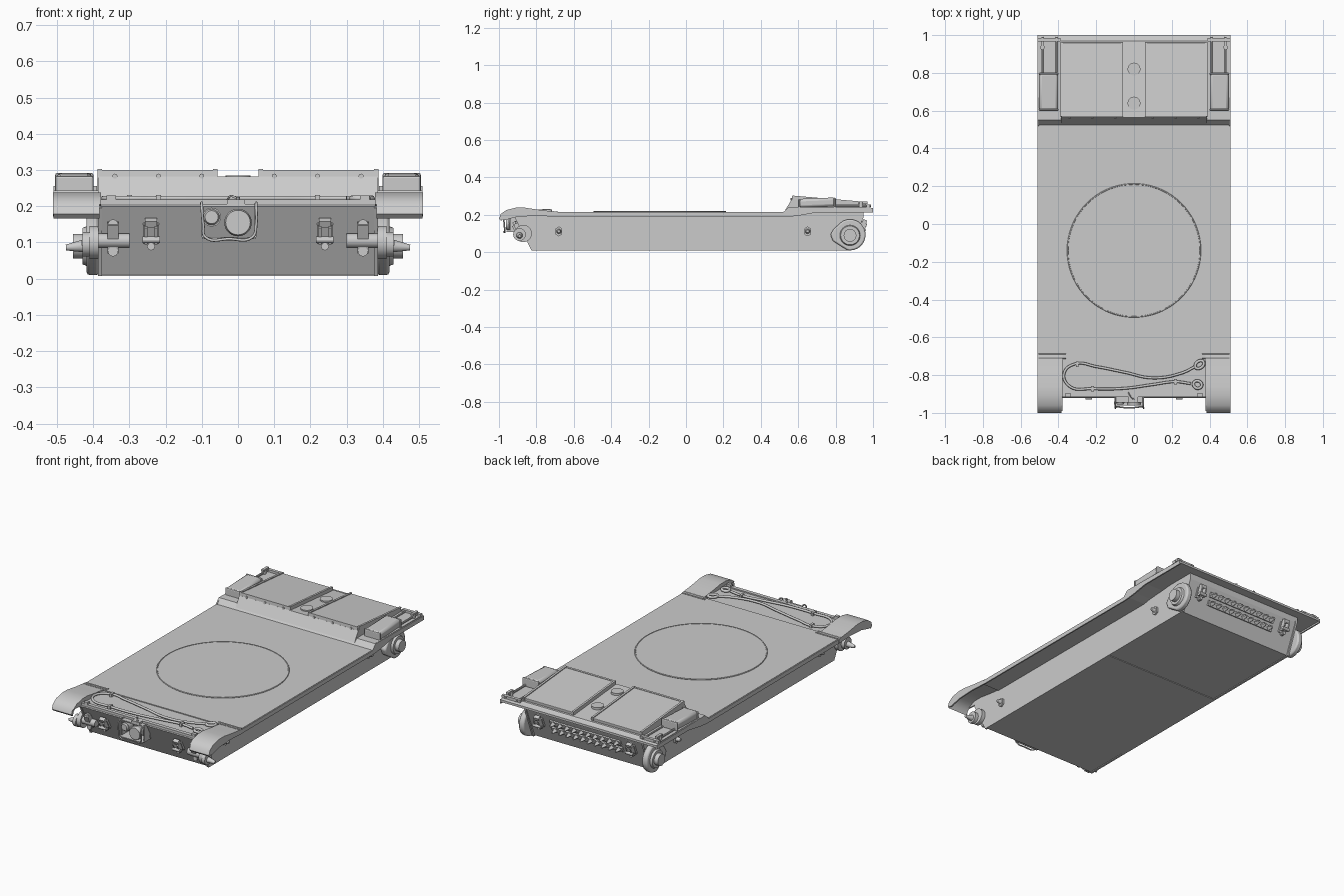
import bpy, bmesh, math
from mathutils import Matrix, Vector

if "Cube" in bpy.data.objects:
    bpy.data.objects.remove(bpy.data.objects["Cube"])


def finish(bm, name, mirror=False, bevel=0.0, smooth=False):
    bmesh.ops.recalc_face_normals(bm, faces=bm.faces)
    me = bpy.data.meshes.new(name)
    bm.to_mesh(me)
    bm.free()
    ob = bpy.data.objects.new(name, me)
    bpy.context.collection.objects.link(ob)
    if bevel:
        m = ob.modifiers.new("Bevel", 'BEVEL')
        m.width, m.segments = bevel, 2
    if mirror:
        ob.modifiers.new("Mirror", 'MIRROR')
    if smooth:
        bpy.context.view_layer.objects.active = ob
        ob.select_set(True)
        bpy.ops.object.shade_smooth_by_angle(angle=math.radians(35))
        ob.select_set(False)
    return ob


def add_profile(bm, pts, x0, x1):
    """Extrude a (y, z) outline from x0 to x1."""
    f = bm.faces.new([bm.verts.new((x0, y, z)) for y, z in pts])
    r = bmesh.ops.extrude_face_region(bm, geom=[f])
    vs = [v for v in r['geom'] if isinstance(v, bmesh.types.BMVert)]
    bmesh.ops.translate(bm, verts=vs, vec=(x1 - x0, 0, 0))


def profile(name, pts, x0, x1, **kw):
    bm = bmesh.new()
    add_profile(bm, pts, x0, x1)
    return finish(bm, name, **kw)


def add_box(bm, c, s, tilt=0.0):
    m = Matrix.Translation(c) @ Matrix.Rotation(tilt, 4, 'X') @ Matrix.Diagonal((*s, 1))
    bmesh.ops.create_cube(bm, size=1, matrix=m)


def add_cyl(bm, a, b, r1, r2=None, n=24):
    a, b = Vector(a), Vector(b)
    d = b - a
    m = Matrix.Translation((a + b) / 2) @ d.to_track_quat('Z', 'Y').to_matrix().to_4x4()
    bmesh.ops.create_cone(bm, cap_ends=True, segments=n, radius1=r1,
                          radius2=r1 if r2 is None else r2, depth=d.length, matrix=m)


def tube(name, pts, r, mirror=False, cyclic=False):
    cu = bpy.data.curves.new(name, 'CURVE')
    cu.dimensions = '3D'
    cu.bevel_depth, cu.bevel_resolution, cu.resolution_u = r, 2, 8
    sp = cu.splines.new('BEZIER')
    sp.bezier_points.add(len(pts) - 1)
    for p, co in zip(sp.bezier_points, pts):
        p.co = co
        p.handle_left_type = p.handle_right_type = 'AUTO'
    sp.use_cyclic_u = cyclic
    cu.use_fill_caps = True
    ob = bpy.data.objects.new(name, cu)
    bpy.context.collection.objects.link(ob)
    if mirror:
        ob.modifiers.new("Mirror", 'MIRROR')
    return ob


# Lower hull tub and belly seam plate
profile("hull_tub", [(-.82, .012), (-.92, .2), (-.905, .211), (.55, .211), (.95, .235),
                     (.945, .19), (.87, .012)], -.38, .38)
profile("belly_plate", [(-.55, .008), (-.55, .013), (.24, .013), (.24, .008)], -.38, .38)
profile("hull_side_plate", [(-.825, .008), (-.92, .195), (-.91, .205), (.55, .205), (.95, .235),
                            (.95, .19), (.88, .008)], .375, .387, mirror=True)

# Full-width deck with fender overhang and lip
profile("deck_plate", [(-.71, .202), (-.71, .216), (.53, .214), (.53, .2)], -.505, .505)
profile("fender_lip", [(-.7, .19), (-.7, .214), (.53, .212), (.53, .188)], .502, .51, mirror=True)

# Curved front mudguards
top = [(-1, .178), (-.99, .205), (-.96, .226), (-.91, .238), (-.86, .238), (-.78, .226), (-.69, .216)]
low = [(y + (.012 if y < -.95 else 0), z - .012) for y, z in reversed(top)]
profile("front_mudguard", top + low, .383, .51, mirror=True, smooth=True)
profile("mudguard_side", top + [(-.69, .19), (-.8, .195), (-.9, .19), (-.97, .172)],
        .503, .511, mirror=True)
profile("mudguard_inner_web", top[1:] + [(-.69, .2), (-.91, .2)], .378, .387, mirror=True)

# Hinge strips and front edge bar
bm = bmesh.new()
for y in (-.69, -.71):
    add_cyl(bm, (.36, y, .217), (.505, y, .217), .004, n=8)
finish(bm, "fender_hinge", mirror=True)
bm = bmesh.new()
add_box(bm, (0, -.905, .211), (.77, .022, .014))
add_box(bm, (.35, -.905, .22), (.025, .02, .02))
add_box(bm, (-.35, -.905, .22), (.025, .02, .02))
finish(bm, "front_edge_bar")

# Turret ring plate
bm = bmesh.new()
add_cyl(bm, (0, -.14, .212), (0, -.14, .219), .35, n=72)
finish(bm, "ring_plate", smooth=True)
bpy.ops.mesh.primitive_torus_add(location=(0, -.14, .217), major_radius=.351, minor_radius=.004,
                                 major_segments=72, minor_segments=6)
bpy.context.object.name = "ring_edge"

# Raised rear deck
profile("rear_deck_base", [(.52, .2), (.525, .214), (.55, .243), (.97, .243), (1, .235), (1, .222),
                           (.7, .222), (.6, .21), (.55, .2)], -.505, .505)
profile("engine_deck", [(.53, .225), (.565, .282), (.97, .247), (.99, .225)], -.387, .387)
profile("rear_fender_lip", [(.52, .187), (.52, .214), (.55, .243), (1, .236), (1, .213),
                            (.7, .213), (.6, .195)], .502, .51, mirror=True)

# Engine hatches with side rails, bolts and centre caps
tilt = -math.atan2(.035, .405)
bm = bmesh.new()
add_box(bm, (.22, .765, .271), (.325, .39, .02), tilt)
finish(bm, "engine_hatch", mirror=True, bevel=.003)
bm = bmesh.new()
for x in (.063, .382):
    add_box(bm, (x, .765, .273), (.012, .395, .026), tilt)
add_box(bm, (.222, .572, .288), (.32, .012, .024), tilt)
for x in (.1, .22, .34):
    add_cyl(bm, (x, .56, .283), (x, .57, .283), .007, n=10)
finish(bm, "hatch_frame", mirror=True)
bm = bmesh.new()
add_cyl(bm, (0, .64, .26), (0, .64, .285), .034)
add_cyl(bm, (0, .82, .25), (0, .82, .27), .034)
finish(bm, "deck_cap", smooth=True)

# Stowage boxes on rear fenders with straps
bm = bmesh.new()
add_box(bm, (.452, .7, .265), (.1, .2, .048), .04)
finish(bm, "stowage_box", mirror=True, bevel=.014, smooth=True)
bm = bmesh.new()
for y in (.605, .795):
    add_box(bm, (.452, y, .262 + (y - .7) * .04), (.106, .012, .052))
finish(bm, "stowage_box_end", mirror=True, bevel=.008)

# Rear fender rods and clamps
bm = bmesh.new()
add_cyl(bm, (.485, .8, .25), (.485, .99, .25), .006, n=10)
add_cyl(bm, (.41, .8, .247), (.41, .99, .247), .005, n=10)
add_box(bm, (.45, .975, .248), (.12, .018, .016))
add_cyl(bm, (.485, .935, .24), (.485, .935, .268), .012, n=12)
add_box(bm, (.485, .945, .265), (.016, .05, .012))
finish(bm, "rear_fender_fitting", mirror=True)

# Final drive housing and sprocket hub
bm = bmesh.new()
out = []
for i in range(25):
    a = math.radians(-100 + 220 * i / 24)
    out.append((.877 + .083 * math.cos(a), .093 + .083 * math.sin(a)))
out += [(.79, .125), (.772, .095), (.785, .06)]
add_profile(bm, out, .384, .418)
finish(bm, "final_drive_housing", mirror=True, bevel=.008, smooth=True)
bm = bmesh.new()
add_cyl(bm, (.41, .877, .09), (.43, .877, .09), .058, .05, 32)
add_cyl(bm, (.43, .877, .09), (.455, .877, .09), .034)
finish(bm, "drive_hub", mirror=True, smooth=True)

# Bump stops on the hull sides
bm = bmesh.new()
for y in (-.68, .65):
    add_profile(bm, [(y - .017, .095), (y, .085), (y + .017, .095), (y + .017, .127),
                     (y, .138), (y - .017, .127)], .385, .397)
    add_cyl(bm, (.395, y, .112), (.42, y, .112), .014, .008, 12)
finish(bm, "bump_stop", mirror=True)

# Idler cranks at the front
bm = bmesh.new()
add_cyl(bm, (.3, -.885, .105), (.395, -.885, .105), .02)
add_cyl(bm, (.385, -.87, .1), (.41, -.87, .1), .046)
add_cyl(bm, (.41, -.89, .095), (.43, -.89, .095), .034)
add_cyl(bm, (.43, -.89, .09), (.475, -.89, .086), .017, .008)
finish(bm, "idler_crank", mirror=True, smooth=True)
bm = bmesh.new()
add_box(bm, (.345, -.89, .115), (.03, .03, .085), .45)
for z in (.075, .15):
    add_cyl(bm, (.345, -.9 - (z - .1) * .3, z), (.345, -.86 - (z - .1) * .3, z), .014, n=10)
finish(bm, "idler_bracket", mirror=True)


# Towing hooks: base plate, jaw, latch and bolts
def tow_hook(name, x, y, z, s, lean):
    bm = bmesh.new()
    add_box(bm, (x, y, z), (.044, .014, .06), lean)
    for dx in (-.014, .014):
        add_box(bm, (x + dx, y + s * .018, z), (.008, .034, .05), lean)
    add_cyl(bm, (x - .024, y + s * .028, z - .018), (x + .024, y + s * .028, z - .018), .009, n=12)
    add_box(bm, (x, y + s * .03, z + .03), (.034, .022, .018), lean)
    for dz in (-.036, .04):
        add_cyl(bm, (x, y - s * .01, z + dz), (x, y + s * .015, z + dz), .011, n=8)
    finish(bm, name, mirror=True)


tow_hook("front_tow_hook", .24, -.885, .125, -1, .48)
tow_hook("rear_tow_hook", .3, .925, .135, 1, -.38)

# Two rows of spare track teeth on the rear plate
bm = bmesh.new()
for z in (.105, .15):
    y = .912 + (z - .1) * .4
    add_box(bm, (0, y, z), (.46, .012, .03), -.38)
    for i in range(10):
        x = -.207 + i * .046
        add_cyl(bm, (x, y, z), (x, y + .034, z - .006), .018, .007, 4)
finish(bm, "rear_track_teeth")

# Headlamp cluster with guard frame
bm = bmesh.new()
add_cyl(bm, (0, -.9, .155), (0, -.945, .155), .026, .037, 28)
add_cyl(bm, (0, -.945, .155), (0, -.962, .155), .038, .034, 28)
add_cyl(bm, (-.073, -.9, .17), (-.073, -.945, .17), .026, .026, 24)
add_cyl(bm, (-.073, -.945, .17), (-.073, -.955, .17), .022, .018, 24)
finish(bm, "headlamps", smooth=True)
bm = bmesh.new()
add_box(bm, (-.025, -.92, .203), (.15, .05, .006))
add_box(bm, (-.025, -.92, .112), (.15, .08, .006))
add_box(bm, (-.098, -.915, .16), (.006, .05, .09))
add_box(bm, (.048, -.915, .16), (.006, .05, .09))
add_box(bm, (-.005, -.93, .212), (.05, .03, .014))
add_cyl(bm, (0, -.935, .205), (0, -.935, .226), .006, n=10)
finish(bm, "headlamp_bracket")
tube("headlamp_guard", [(-.1, -.9, .205), (-.1, -.968, .2), (-.096, -.972, .15), (-.09, -.968, .115),
                        (-.025, -.974, .11), (.04, -.968, .115), (.05, -.972, .15),
                        (.05, -.968, .2), (.05, -.9, .205)], .004)
tube("lamp_wire", [(0, -.93, .22), (-.02, -.91, .228), (-.03, -.89, .216)], .003)

# Looped tow cable with eyes on the front deck
z = .222
tube("tow_cable", [(.325, -.755, z), (.25, -.79, z), (.1, -.815, z), (-.05, -.785, z),
                   (-.2, -.755, z), (-.31, -.74, z), (-.37, -.79, z), (-.34, -.86, z),
                   (-.22, -.872, z), (-.05, -.87, z), (.1, -.85, z), (.22, -.835, z),
                   (.3, -.845, z)], .007)
for i, (x, y, dy) in enumerate(((.345, -.745, .012), (.335, -.85, -.004))):
    tube(f"cable_eye_{i}", [(x - .02, y - dy, z), (x, y + .02, z), (x + .024, y + dy, z),
                            (x, y - .02, z)], .008, cyclic=True)

# Small cable clips on the deck
bm = bmesh.new()
for x, y in ((-.3, -.742), (-.22, -.872), (.22, -.835)):
    add_box(bm, (x, y, .222), (.014, .03, .018))
finish(bm, "cable_clips")
